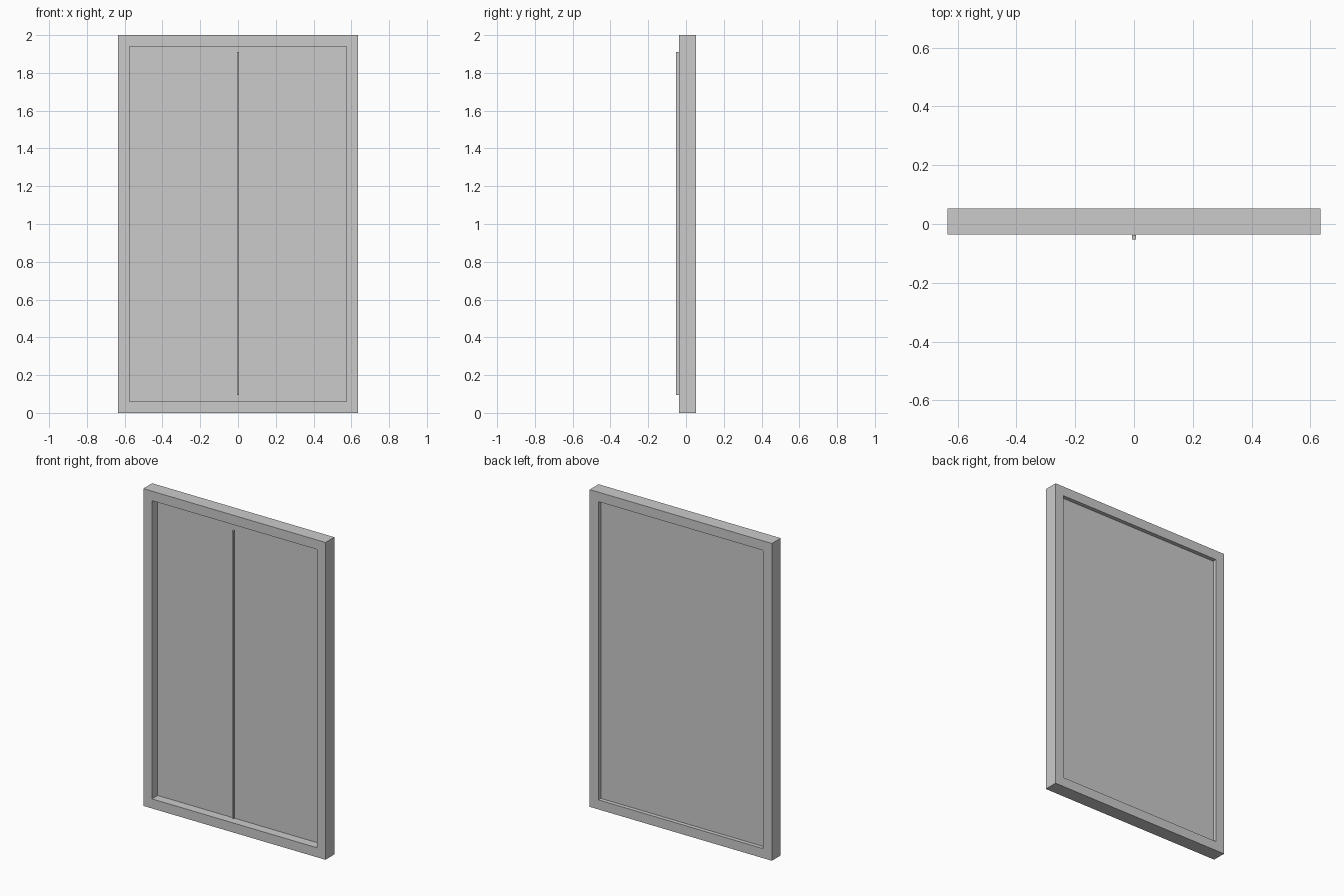
import bpy
import bmesh

cube = bpy.data.objects.get("Cube")
if cube:
    bpy.data.objects.remove(cube, do_unlink=True)

W, H = 0.635, 2.0          # half width and height
BORDER = 0.06              # frame border width
FRONT, BACK = -0.036, 0.052

grey = bpy.data.materials.new("plain grey")
grey.use_nodes = True
colour = (0.6, 0.6, 0.6, 1)
grey.diffuse_color = colour
grey.node_tree.nodes["Principled BSDF"].inputs["Base Color"].default_value = colour


def add_object(name, bm):
    mesh = bpy.data.meshes.new(name)
    bm.to_mesh(mesh)
    bm.free()
    mesh.materials.append(grey)
    obj = bpy.data.objects.new(name, mesh)
    bpy.context.collection.objects.link(obj)


def box(name, x, y, z):
    """Box spanning the given (low, high) ranges."""
    bm = bmesh.new()
    bmesh.ops.create_cube(bm, size=1)
    for v in bm.verts:
        v.co = [r[0] if c < 0 else r[1] for c, r in zip(v.co, (x, y, z))]
    add_object(name, bm)


# Mitred rectangular frame, open in the middle
bm = bmesh.new()
rings = []
for y, inset in ((FRONT, 0), (FRONT, BORDER), (BACK, BORDER), (BACK, 0)):
    x, low, high = W - inset, inset, H - inset
    rings.append([bm.verts.new((px, y, pz)) for px, pz in
                  ((-x, low), (x, low), (x, high), (-x, high))])
for a, b in zip(rings, rings[1:] + rings[:1]):
    for i in range(4):
        j = (i + 1) % 4
        bm.faces.new((a[i], a[j], b[j], b[i]))
bmesh.ops.recalc_face_normals(bm, faces=bm.faces)
add_object("frame", bm)

# Thin panel set deep into the frame
box("panel", (BORDER - W, W - BORDER), (0.021, 0.027), (BORDER, H - BORDER))

# Slim vertical bar standing proud of the front
box("centre_bar", (-0.006, 0.006), (-0.052, -0.037), (0.095, 1.91))
